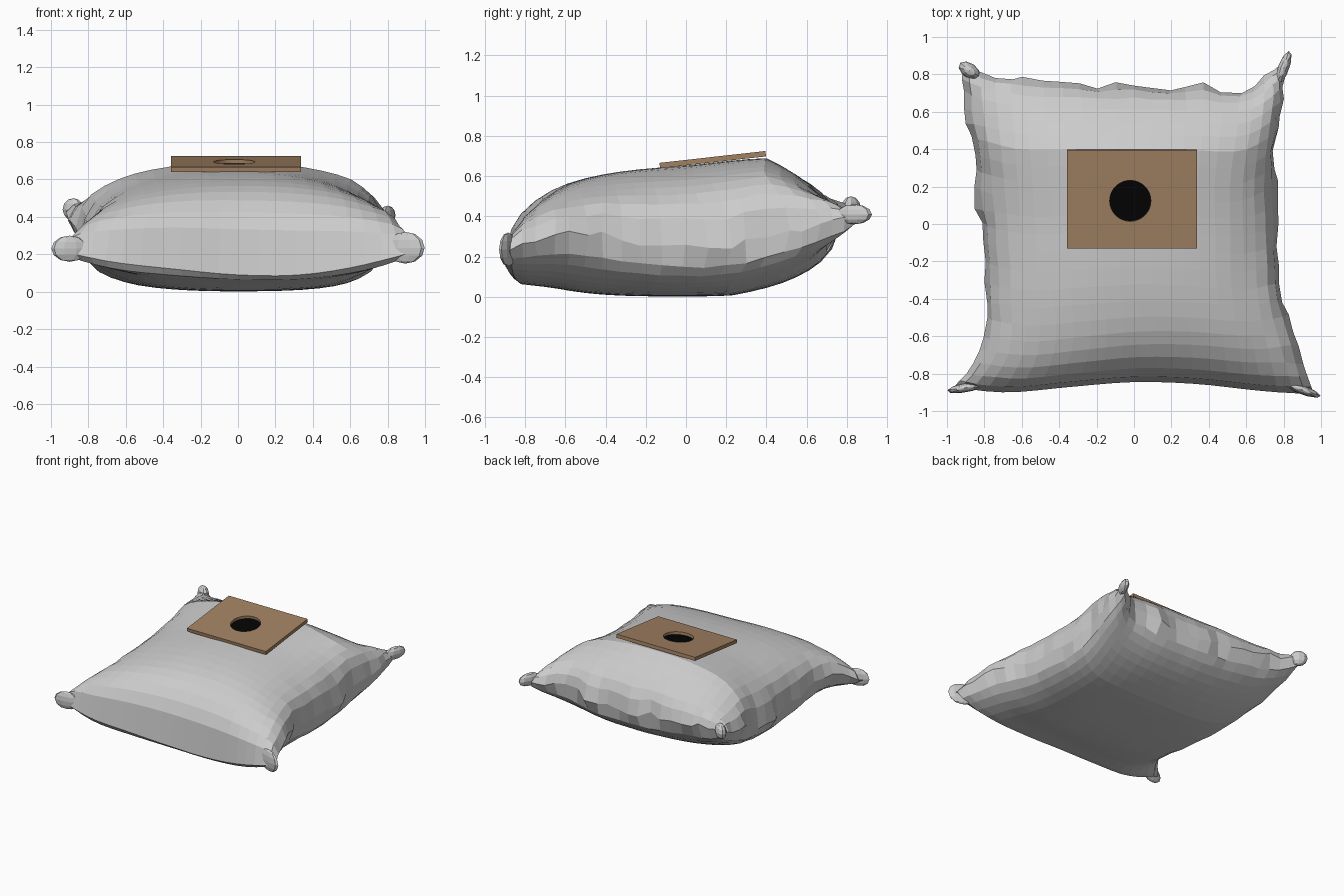
import bpy, bmesh, math
from mathutils import Vector, Matrix, noise

if "Cube" in bpy.data.objects:
    bpy.data.objects.remove(bpy.data.objects["Cube"])

N = 22  # grid cells per side


def curve(points):
    """Catmull-Rom curve through the points, evaluated on 0..1."""
    p = [Vector(q) for q in points]

    def at(s):
        f = min(max(s, 0), 1) * (len(p) - 1)
        i = min(int(f), len(p) - 2)
        t = f - i
        a, b, c, d = p[max(i - 1, 0)], p[i], p[i + 1], p[min(i + 2, len(p) - 1)]
        return 0.5 * (2 * b + (c - a) * t + (2 * a - 5 * b + 4 * c - d) * t * t
                      + (3 * b - a - 3 * c + d) * t ** 3)
    return at


# Seam lines of the pillow
FL, FR = (-.96, -.87, .22), (.96, -.91, .22)
BL, BR = (-.92, .85, .45), (.81, .88, .41)
front = curve([FL, (-.68, -.90, .16), (-.33, -.87, .12), (0, -.845, .09),
               (.33, -.855, .09), (.66, -.89, .14), FR])
back = curve([BL, (-.64, .77, .40), (-.3, .75, .36), (0, .74, .33),
              (.3, .73, .33), (.62, .73, .37), BR])
left = curve([FL, (-.81, -.65, .30), (-.80, -.33, .28), (-.82, 0, .25),
              (-.85, .3, .28), (-.89, .6, .37), BL])
right = curve([FR, (.86, -.63, .31), (.79, -.33, .29), (.77, 0, .24),
               (.76, .33, .27), (.80, .65, .36), BR])


def seam_patch(s, t):
    c = [Vector(q) for q in (FL, FR, BL, BR)]
    flat = (c[0] * (1 - s) + c[1] * s) * (1 - t) + (c[2] * (1 - s) + c[3] * s) * t
    return front(s) * (1 - t) + back(s) * t + left(t) * (1 - s) + right(t) * s - flat


def surface(i, j, upper):
    u, v = [0.72 * q + 0.28 * math.sin(q * math.pi / 2) for q in (2 * i / N - 1, 2 * j / N - 1)]
    p = seam_patch((u + 1) / 2, (v + 1) / 2)
    seam_z, y = p.z, p.y
    if upper:  # the upper skin leaves a narrow lip along the sides and back
        a, b = min(1, abs(u) * 1.03), min(1, abs(v) * (1.03 if v > 0 else 1))
        w = ((1 - a ** 2.6) * (1 - b ** (2.7 if v > 0 else 3))) ** 0.46
        if y < 0:
            target = 0.652 + 0.07 * y
        else:
            target = 0.652 + 0.1 * min(y, .4) + 0.26 * min(y, .4) ** 2 - 0.25 * max(0, y - .4)
    else:
        w = max(0, (1 - abs(u) ** 2.5) * (1 - abs(v) ** 2.7)) ** 0.55
        target = 0.002 + 0.14 * max(0, y - .22)
    p.z += (target - seam_z) * w
    # creases gather along the sides and the back
    side = max(abs(u) ** 9, max(v, 0) ** 9)
    crease = noise.noise_vector(Vector((p.x * 8, y * 8, seam_z * 5 + upper * 4)))
    p += crease * side * (0.045 if upper else 0.025) * (1 - abs(u * v) ** 6)
    p.z = max(p.z, 0)
    return p


def add_object(name, bm, color=None):
    bmesh.ops.recalc_face_normals(bm, faces=bm.faces)
    me = bpy.data.meshes.new(name)
    bm.to_mesh(me)
    bm.free()
    ob = bpy.data.objects.new(name, me)
    bpy.context.collection.objects.link(ob)
    if color:
        mat = bpy.data.materials.new(name + "_color")
        mat.diffuse_color = color
        mat.use_nodes = True
        mat.node_tree.nodes["Principled BSDF"].inputs["Base Color"].default_value = mat.diffuse_color
        me.materials.append(mat)
    return ob


# Pillow: upper and lower skins sharing the seam
bm = bmesh.new()
verts = {}
for upper in (1, 0):
    for i in range(N + 1):
        for j in range(N + 1):
            edge = i in (0, N) or j in (0, N)
            if edge and not upper:
                verts[i, j, 0] = verts[i, j, 1]
            else:
                verts[i, j, upper] = bm.verts.new(surface(i, j, upper))
    for i in range(N):
        for j in range(N):
            bm.faces.new([verts[i + a, j + b, upper] for a, b in ((0, 0), (1, 0), (1, 1), (0, 1))])
add_object("pillow", bm)

# Corner ears: squashed faceted lobes (name, centre, half sizes, turn)
for name, c, size, turn in (
        ("ear_front_right", (.895, -.885, .235), (.11, .025, .085), -20),
        ("ear_front_left", (-.90, -.875, .23), (.10, .025, .07), 10),
        ("ear_back_left", (-.88, .82, .44), (.065, .04, .06), -35),
        ("ear_back_right", (.80, .835, .41), (.095, .03, .05), 70)):
    bm = bmesh.new()
    bmesh.ops.create_uvsphere(bm, u_segments=9, v_segments=6, radius=1)
    bm.transform(Matrix.Translation(c) @ Matrix.Rotation(math.radians(turn), 4, 'Z')
                 @ Matrix.Diagonal((*size, 1)))
    add_object(name, bm)

# Tilted wooden plate with a round hole
tilt = Matrix.Translation((-.01, .133, .682)) @ Matrix.Rotation(math.radians(6.4), 4, 'X')
bm = bmesh.new()
bmesh.ops.create_cube(bm, size=1)
bm.transform(tilt @ Matrix.Diagonal((.695, .53, .027, 1)))
plate = add_object("wooden_plate", bm, (.36, .22, .125, 1))


def disc(name, radius, depth, z, color=None):
    bm = bmesh.new()
    bmesh.ops.create_cone(bm, cap_ends=True, segments=48, radius1=radius, radius2=radius, depth=depth)
    bm.transform(tilt @ Matrix.Translation((-.01, -.008, z)))
    return add_object(name, bm, color)


cutter = disc("hole_cutter", .11, .2, 0)
cutter.hide_render = True
cutter.display_type = 'WIRE'
cut = plate.modifiers.new("hole", 'BOOLEAN')
cut.operation = 'DIFFERENCE'
cut.object = cutter

# Black floor of the hole
disc("hole_floor", .11, .006, -.0105, (.001, .001, .001, 1))
